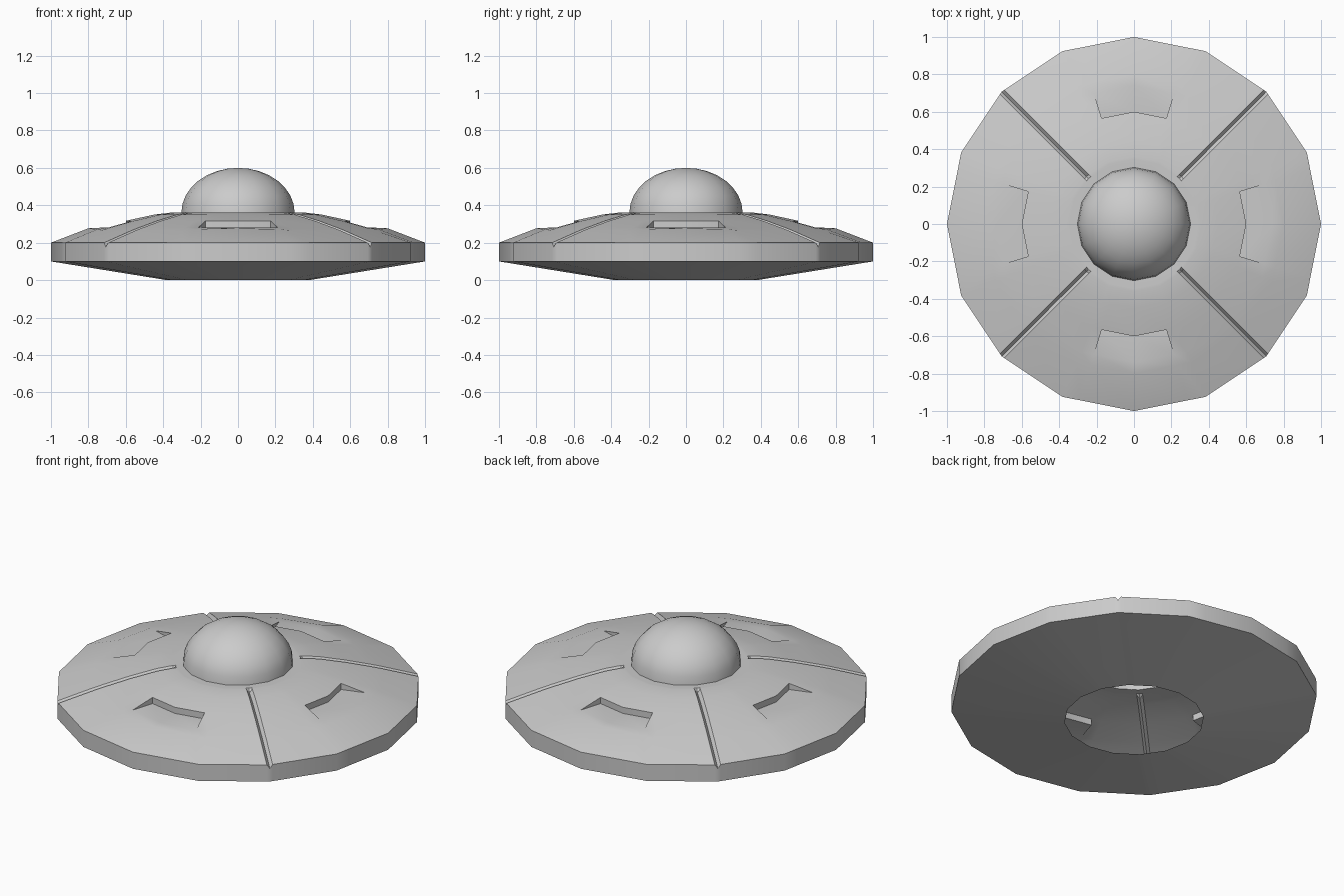
import bpy, bmesh, math
from mathutils import Vector

if "Cube" in bpy.data.objects:
    bpy.data.objects.remove(bpy.data.objects["Cube"])

STEP = math.radians(22.5)
TAN = math.tan(STEP / 2)
GROOVE_HALF, GROOVE_DEPTH = 0.016, 0.022
FLOOR_Z = 0.28

# hull profile from dome opening over the rim to the bottom opening: (radius, z)
PROFILE = [(0.30, 0.36), (0.345, 0.361), (0.36, 0.361), (0.45, 0.35), (0.60, 0.317),
           (0.74, 0.28), (0.80, 0.263), (1.0, 0.2), (1.0, 0.1), (0.38, 0.0)]
POCKET, MEET, BULGE = 4, 5, 6


def ring_point(r, deg, side):
    """Point on a 16-sided ring; side shifts it sideways off a corner."""
    a = math.radians(deg)
    if side:
        d = Vector((math.cos(a), math.sin(a)))
        t = Vector((-d.y, d.x))
        return d * (r - abs(side) * TAN) + t * side
    rr = r * math.cos(STEP / 2) / math.cos(a % STEP - STEP / 2) if abs(deg / 22.5 - round(deg / 22.5)) > 1e-6 else r
    return Vector((rr * math.cos(a), rr * math.sin(a)))


def finish(bm, name):
    bmesh.ops.recalc_face_normals(bm, faces=bm.faces)
    mesh = bpy.data.meshes.new(name)
    bm.to_mesh(mesh)
    bm.free()
    obj = bpy.data.objects.new(name, mesh)
    bpy.context.collection.objects.link(obj)
    bpy.ops.object.select_all(action='DESELECT')
    obj.select_set(True)
    bpy.context.view_layer.objects.active = obj
    bpy.ops.object.shade_smooth_by_angle(angle=math.radians(30))
    return obj


# columns around the hull: (degrees, sideways offset, kind)
columns = []
for q in range(4):
    b = 90 * q
    columns += [(b, 0, 'mid'), (b + 17, 0, 'corner'), (b + 22.5, 0, ''),
                (b + 45, -GROOVE_HALF, ''), (b + 45, 0, 'groove'), (b + 45, GROOVE_HALF, ''),
                (b + 67.5, 0, ''), (b + 73, 0, 'corner')]

# saucer hull with radial grooves
bm = bmesh.new()
grid, floor = [], []
for deg, side, kind in columns:
    col = []
    for i, (r, z) in enumerate(PROFILE):
        p = ring_point(r, deg, side)
        if kind == 'groove' and 2 <= i <= 7:
            z -= GROOVE_DEPTH
        if i == BULGE and kind in ('mid', 'corner'):
            z = 0.277 if kind == 'mid' else 0.271
        col.append(bm.verts.new((p.x, p.y, z)))
    grid.append(col)
    p = col[POCKET].co
    floor.append(bm.verts.new((p.x, p.y, FLOOR_Z)) if kind in ('mid', 'corner') else None)

n = len(columns)
for c in range(n):
    d = (c + 1) % n
    pocket = floor[c] and floor[d]
    for i in range(len(PROFILE) - 1):
        a, b = grid[c][i], grid[d][i]
        if pocket and i == POCKET:
            # pocket back wall, then its floor
            bm.faces.new((a, b, floor[d], floor[c]))
            a, b = floor[c], floor[d]
        bm.faces.new((a, b, grid[d][i + 1], grid[c][i + 1]))
    # pocket side walls
    if columns[c][2] == 'corner':
        bm.faces.new((grid[c][POCKET], floor[c], grid[c][MEET]))
finish(bm, "saucer_hull")

# dome cockpit, open underneath
bm = bmesh.new()
bmesh.ops.create_uvsphere(bm, u_segments=16, v_segments=16, radius=1)
bmesh.ops.delete(bm, geom=[v for v in bm.verts if v.co.z < -0.01], context='VERTS')
for v in bm.verts:
    v.co = Vector((v.co.x * 0.303, v.co.y * 0.303, 0.36 + max(v.co.z, 0) * 0.24))
finish(bm, "cockpit_dome")
